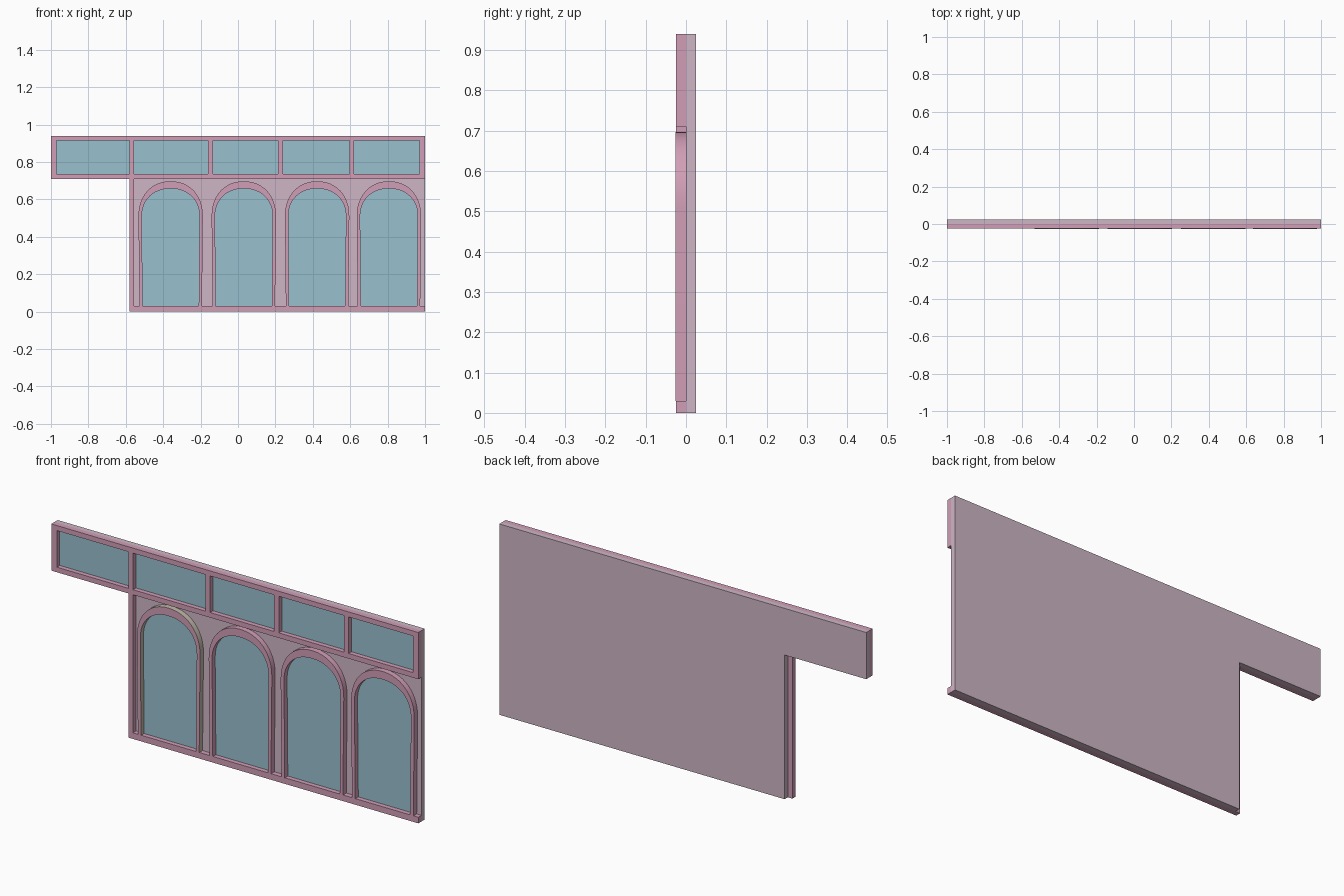
import bpy, bmesh, math

if "Cube" in bpy.data.objects:
    bpy.data.objects.remove(bpy.data.objects["Cube"])


def material(name, rgb):
    m = bpy.data.materials.new(name)
    lin = [c / 12.92 if c <= 0.04045 else ((c + 0.055) / 1.055) ** 2.4 for c in rgb]
    m.diffuse_color = (*lin, 1)
    m.use_nodes = True
    m.node_tree.nodes["Principled BSDF"].inputs["Base Color"].default_value = m.diffuse_color
    return m


PINK = material("dusty_pink", (0.82, 0.62, 0.715))
MAUVE = material("pale_mauve", (0.81, 0.715, 0.775))
GLASS = material("blue_glass", (0.60, 0.755, 0.81))
BEIGE = material("beige_reveal", (0.76, 0.73, 0.67))


def prism(name, pts, y0, y1, mat):
    """Extrude an x-z outline from y0 (front) to y1 (back)."""
    bm = bmesh.new()
    face = bm.faces.new([bm.verts.new((x, y0, z)) for x, z in pts])
    ext = bmesh.ops.extrude_face_region(bm, geom=[face])
    for v in ext["geom"]:
        if isinstance(v, bmesh.types.BMVert):
            v.co.y = y1
    bmesh.ops.recalc_face_normals(bm, faces=bm.faces)
    me = bpy.data.meshes.new(name)
    bm.to_mesh(me)
    bm.free()
    me.materials.append(mat)
    ob = bpy.data.objects.new(name, me)
    bpy.context.collection.objects.link(ob)
    return ob


def box(name, x0, x1, z0, z1, y0, y1, mat):
    return prism(name, [(x0, z0), (x1, z0), (x1, z1), (x0, z1)], y0, y1, mat)


def arch_curve(cx, foot, half, spring, top, power, n=24):
    """Arch outline from right foot over the crown to left foot."""
    pts = [(cx + foot, BASE)]
    for i in range(n + 1):
        a = math.pi * i / n
        c, s = math.cos(a), math.sin(a)
        pts.append((cx + math.copysign(abs(c) ** (2 / power), c) * half,
                    spring + max(s, 0) ** (2 / power) * (top - spring)))
    return pts + [(cx - foot, BASE)]


FRONT, BACK = -0.025, 0.025
H, LOW, BASE, BAR = 0.94, 0.71, 0.03, 0.025

# L-shaped backing wall
prism("back_wall", [(-0.555, 0), (1, 0), (1, H), (-1, H), (-1, LOW), (-0.555, LOW)],
      0, BACK, MAUVE)

# Horizontal rails and left post
box("top_rail", -1, 1, H - BAR, H, FRONT, 0, PINK)
box("middle_rail", -1, 1, LOW, LOW + BAR, FRONT, 0, PINK)
box("bottom_rail", -0.58, 1, 0, BASE, FRONT, 0, PINK)
box("left_post", -0.58, -0.555, BASE, LOW, FRONT, 0, PINK)

# Transom mullions with panes between
bars = [(-1, -0.97), (-0.58, -0.555), (-0.16, -0.135), (0.215, 0.24), (0.595, 0.62), (0.97, 1)]
for i, (x0, x1) in enumerate(bars):
    box(f"mullion_{i + 1}", x0, x1, LOW + BAR, H - BAR, FRONT, 0, PINK)
for i in range(len(bars) - 1):
    box(f"transom_pane_{i + 1}", bars[i][1], bars[i + 1][0], LOW + BAR, H - BAR,
        -0.002, 0, GLASS)

# Arched windows: surround and pane
bpy.ops.object.select_all(action='DESELECT')
for i, cx in enumerate((-0.36, 0.031, 0.423, 0.807)):
    inner = arch_curve(cx, 0.15, 0.154, 0.51, 0.658, 2.15)
    outer = arch_curve(cx, 0.167, 0.172, 0.51, 0.697, 2.15)
    prism(f"arch_pane_{i + 1}", inner, -0.002, 0, GLASS)
    ob = prism(f"arch_surround_{i + 1}", outer + inner[::-1], -0.0265, 0, PINK)
    if i == 0:  # first arch has beige edges
        ob.data.materials.append(BEIGE)
        for p in ob.data.polygons:
            p.material_index = int(abs(p.normal.y) < 0.5)
    ob.select_set(True)
    bpy.context.view_layer.objects.active = ob
bpy.ops.object.shade_smooth_by_angle(angle=math.radians(30))
